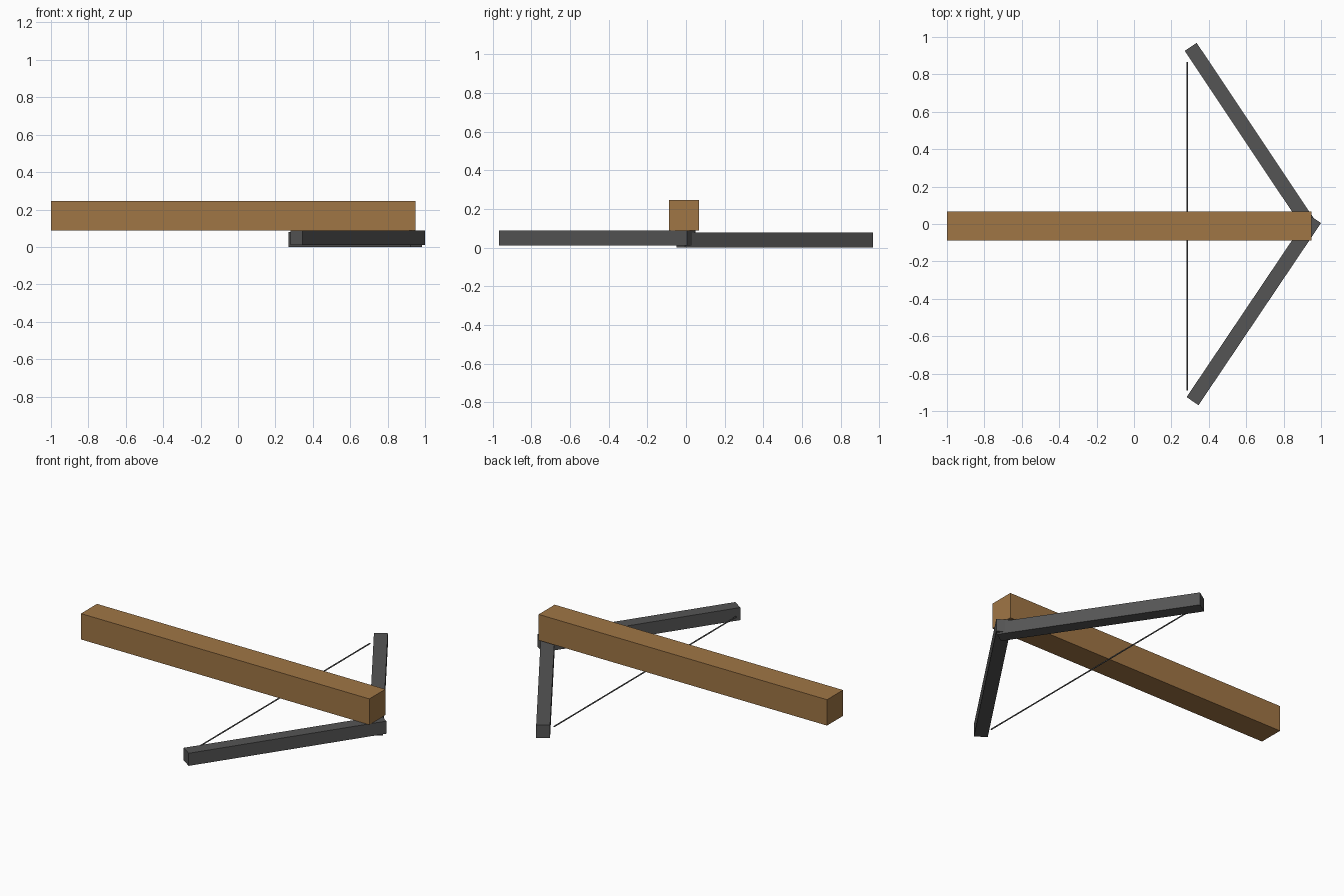
import bpy
from math import atan2, hypot, pi
from mathutils import Vector

if "Cube" in bpy.data.objects:
    bpy.data.objects.remove(bpy.data.objects["Cube"])


def material(name, rgb):
    m = bpy.data.materials.new(name)
    m.diffuse_color = (*rgb, 1)
    m.use_nodes = True
    m.node_tree.nodes["Principled BSDF"].inputs["Base Color"].default_value = m.diffuse_color
    return m


wood = material("wood", (0.35, 0.18, 0.06))
dark = material("dark_grey", (0.09, 0.09, 0.09))


def beam(name, start, end, width, z0, z1, mat):
    """Square-ended bar along a horizontal centre line."""
    a, b = Vector(start), Vector(end)
    d, mid = b - a, (a + b) / 2
    bpy.ops.mesh.primitive_cube_add(
        size=1, location=(mid.x, mid.y, (z0 + z1) / 2),
        rotation=(0, 0, atan2(d.y, d.x)))
    o = bpy.context.object
    o.name = name
    o.scale = (hypot(d.x, d.y), width, z1 - z0)
    bpy.ops.object.transform_apply(location=False, rotation=False, scale=True)
    o.data.materials.append(mat)


# Wooden stock, lying on top of the limbs
beam("stock", (-1, -0.011), (0.95, -0.011), 0.155, 0.088, 0.246, wood)

# Swept-back limbs, crossing at the nose
beam("right_limb", (0.313, -0.947), (0.968, 0.0265), 0.077, 0.011, 0.088, dark)
beam("left_limb", (0.303, 0.947), (0.953, -0.0265), 0.077, 0.0, 0.079, dark)

# Bow string
bpy.ops.mesh.primitive_cylinder_add(
    vertices=12, radius=0.004, depth=1.755,
    location=(0.286, -0.0125, 0.043), rotation=(pi / 2, 0, 0))
string = bpy.context.object
string.name = "bow_string"
string.data.materials.append(dark)
bpy.ops.object.shade_smooth_by_angle()
